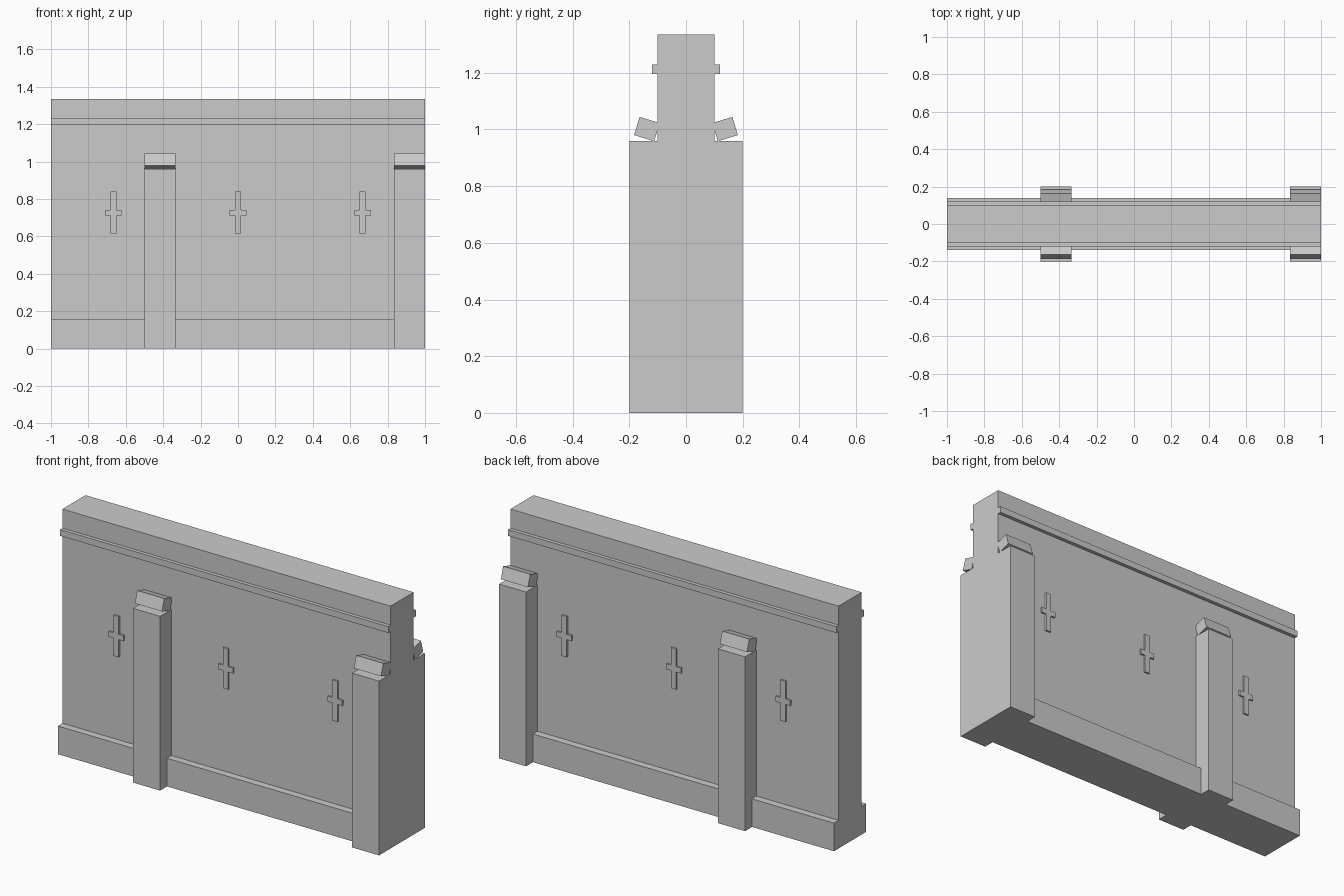
import bpy, bmesh, math
from mathutils import Matrix

if "Cube" in bpy.data.objects:
    bpy.data.objects.remove(bpy.data.objects["Cube"])

stone = bpy.data.materials.new("grey_stone")
stone.diffuse_color = (0.6, 0.6, 0.6, 1)
stone.use_nodes = True
stone.node_tree.nodes["Principled BSDF"].inputs["Base Color"].default_value = stone.diffuse_color


def box(name, x, y, z, tilt=0.0):
    """Box from (min, max) ranges, optionally tilted about x through its centre."""
    r = (x, y, z)
    size = [b - a for a, b in r]
    centre = [(a + b) / 2 for a, b in r]
    bm = bmesh.new()
    bmesh.ops.create_cube(bm, size=1, matrix=Matrix.Translation(centre)
                          @ Matrix.Rotation(tilt, 4, 'X') @ Matrix.Diagonal((*size, 1)))
    return finish(name, bm)


def finish(name, bm):
    bmesh.ops.recalc_face_normals(bm, faces=bm.faces)
    me = bpy.data.meshes.new(name)
    bm.to_mesh(me)
    bm.free()
    me.materials.append(stone)
    ob = bpy.data.objects.new(name, me)
    bpy.context.collection.objects.link(ob)
    return ob


def cross(name, cx, cz, side):
    """Thin raised cross plate on the wall face."""
    w, a, h, t = 0.016, 0.045, 0.112, 0.015   # half sizes
    pts = [(w, h), (w, t), (a, t), (a, -t), (w, -t), (w, -h),
           (-w, -h), (-w, -t), (-a, -t), (-a, t), (-w, t), (-w, h)]
    bm = bmesh.new()
    f = bm.faces.new([bm.verts.new((cx + x, side * 0.1, cz + z)) for x, z in pts])
    ext = bmesh.ops.extrude_face_region(bm, geom=[f])
    vs = [v for v in ext["geom"] if isinstance(v, bmesh.types.BMVert)]
    bmesh.ops.translate(bm, verts=vs, vec=(0, side * 0.009, 0))
    return finish(name, bm)


def span(side, a, b):
    return tuple(sorted((side * a, side * b)))


# Main wall slab
box("wall", (-1, 1), (-0.1, 0.1), (0, 1.335))

piers = [(-0.5, -0.335), (0.835, 1.0)]
plinths = [(-1, -0.5), (-0.335, 0.835)]

for side, label in ((-1, "front"), (1, "back")):
    # String course near the top
    box(label + "_ledge", (-1, 1), span(side, 0.1, 0.12), (1.195, 1.23))
    # Plinth between the buttresses
    for i, x in enumerate(plinths):
        box(f"{label}_plinth_{i}", x, span(side, 0.1, 0.14), (0, 0.155))
    # Buttresses with tilted capstones
    for i, x in enumerate(piers):
        box(f"{label}_buttress_{i}", x, span(side, 0.1, 0.2), (0, 0.96))
        box(f"{label}_capstone_{i}", x, span(side, 0.101, 0.175), (0.968, 1.035),
            tilt=side * math.radians(17))
    # Cross-shaped arrow slits
    for i in (-1, 0, 1):
        cross(f"{label}_arrow_slit_{i + 1}", i * 2 / 3, 0.727, side)
